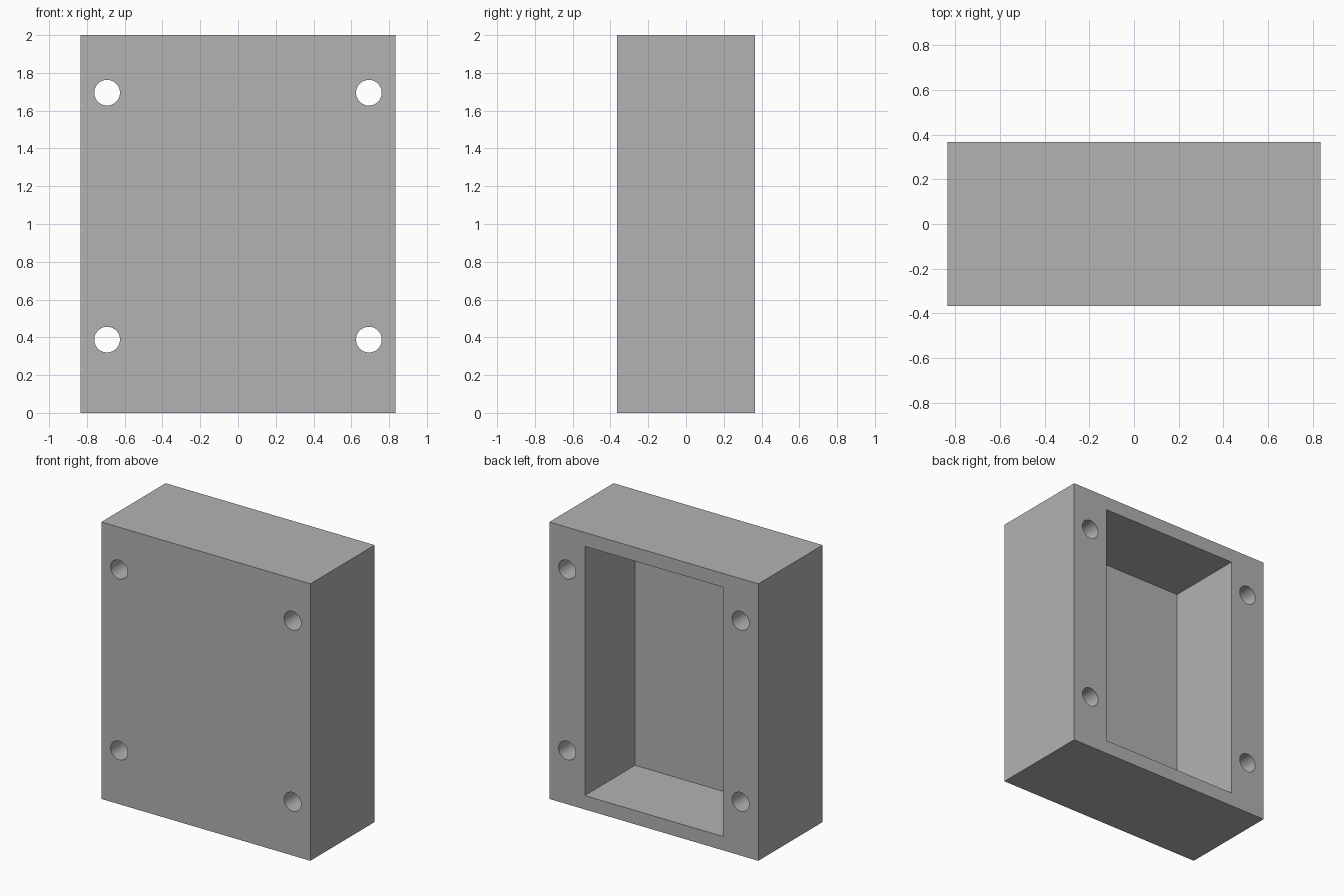
import bpy
import math

cube = bpy.data.objects.get("Cube")
if cube:
    bpy.data.objects.remove(cube, do_unlink=True)

WIDTH, DEPTH, HEIGHT = 1.67, 0.733, 2.0
POCKET_WIDTH, POCKET_HEIGHT, POCKET_DEPTH = 1.104, 1.8, 0.573
HOLE_X, HOLE_RADIUS = 0.693, 0.068
HOLE_HEIGHTS = (0.388, 1.695)

# One plain grey for the whole housing
grey = bpy.data.materials.new("plain grey")
grey.use_nodes = True
colour = (0.448, 0.448, 0.448, 1)
grey.diffuse_color = colour
grey.node_tree.nodes["Principled BSDF"].inputs["Base Color"].default_value = colour


def box(name, size, location):
    bpy.ops.mesh.primitive_cube_add(size=1, location=location)
    obj = bpy.context.object
    obj.name = name
    obj.scale = size
    bpy.ops.object.transform_apply(location=False, rotation=False, scale=True)
    obj.data.materials.append(grey)
    return obj


def hole_cutter(x, z):
    bpy.ops.mesh.primitive_cylinder_add(
        vertices=48, radius=HOLE_RADIUS, depth=DEPTH * 2,
        location=(x, 0, z), rotation=(math.pi / 2, 0, 0))
    obj = bpy.context.object
    obj.name = "hole_cutter"
    obj.data.materials.append(grey)
    return obj


def cut(target, cutter):
    cutter.hide_render = True
    mod = target.modifiers.new("cut", 'BOOLEAN')
    mod.operation = 'DIFFERENCE'
    mod.solver = 'EXACT'
    mod.object = cutter
    bpy.ops.object.select_all(action='DESELECT')
    bpy.context.view_layer.objects.active = target
    target.select_set(True)
    bpy.ops.object.modifier_apply(modifier=mod.name)
    bpy.data.objects.remove(cutter, do_unlink=True)


# Solid block
housing = box("housing", (WIDTH, DEPTH, HEIGHT), (0, 0, HEIGHT / 2))

# Deep pocket open at the back; the cutter extends past the back face
overlap = 0.2
pocket = box("pocket_cutter",
             (POCKET_WIDTH, POCKET_DEPTH + overlap, POCKET_HEIGHT),
             (0, DEPTH / 2 + (overlap - POCKET_DEPTH) / 2, HEIGHT / 2))
cut(housing, pocket)

# Four through holes for screws
for side in (-1, 1):
    for z in HOLE_HEIGHTS:
        cut(housing, hole_cutter(side * HOLE_X, z))

# Smooth hole walls, sharp box edges
bpy.ops.object.shade_smooth_by_angle(angle=math.radians(30))
